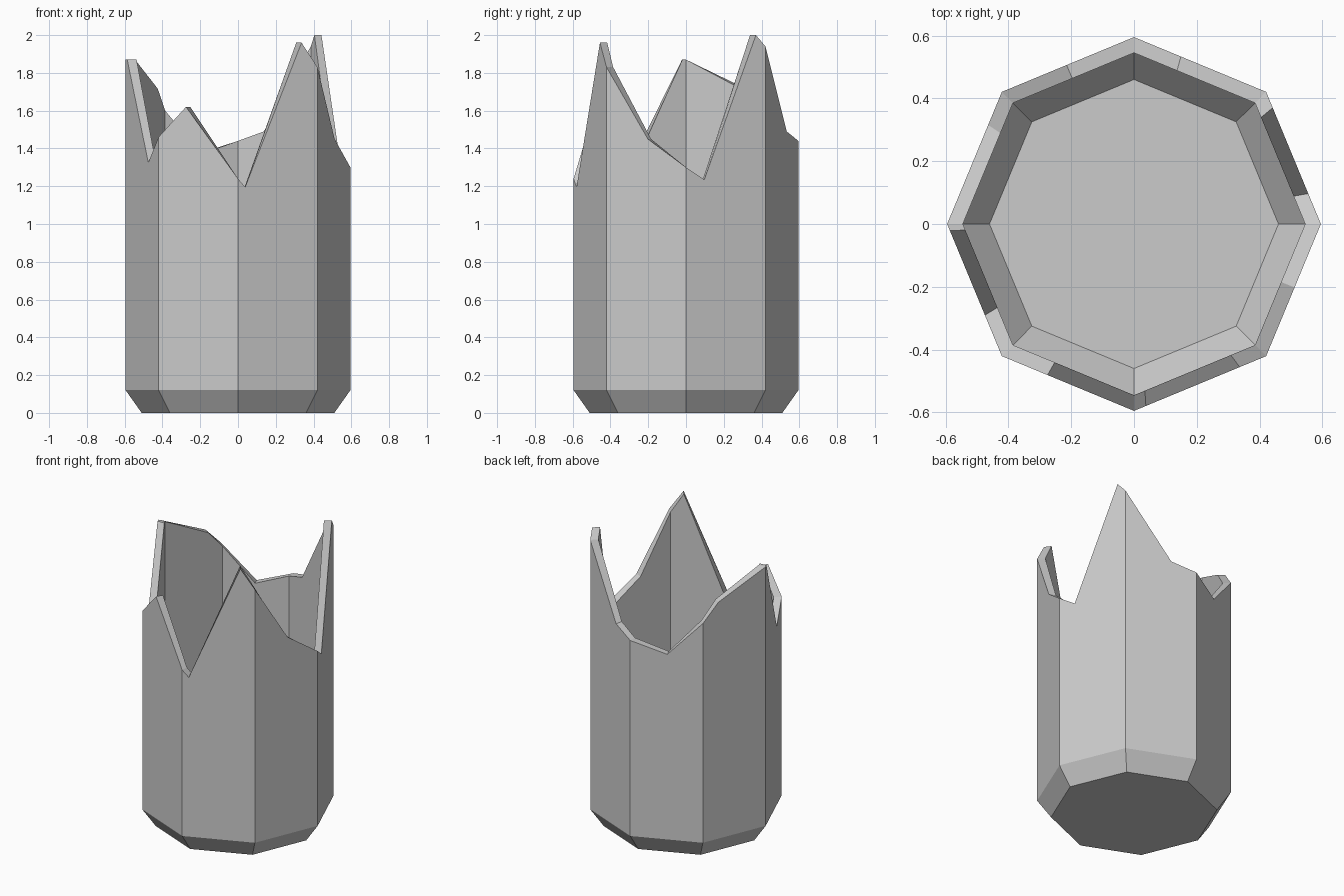
import bpy
import bmesh
import math
from mathutils import Vector

cube = bpy.data.objects.get("Cube")
if cube:
    bpy.data.objects.remove(cube, do_unlink=True)

SIDES = 8
OUTER, BASE, WALL = 0.595, 0.51, 0.05

# Broken rim: position around the octagon in sides (whole = corner), height
RIM = [
    (0, 1.30), (0.23, 1.235), (0.88, 2.0),
    (1, 1.94), (1.645, 1.49),
    (2, 1.44), (2.51, 1.37),
    (3, 1.60), (3.25, 1.717),
    (4, 1.87), (4.05, 1.87), (4.69, 1.325),
    (5, 1.46), (5.345, 1.62),
    (6, 1.24), (6.09, 1.195), (6.80, 1.96),
    (7, 1.83), (7.52, 1.45),
]


def corner(i, radius):
    a = math.tau * i / SIDES
    return Vector((radius * math.cos(a), radius * math.sin(a), 0))


def on_octagon(t, radius, z):
    """Point at t sides along the octagon's outline."""
    i = math.floor(t)
    p = corner(i, radius).lerp(corner(i + 1, radius), t - i)
    p.z = z
    return p


def build_shell(bm, radius, base_radius, z_base, z_wall):
    """Flat bottom, sloped foot and jagged upright panels; returns the rim."""
    base = [bm.verts.new(on_octagon(i, base_radius, z_base)) for i in range(SIDES)]
    foot = [bm.verts.new(on_octagon(i, radius, z_wall)) for i in range(SIDES)]
    rim = [bm.verts.new(on_octagon(t, radius, z)) for t, z in RIM]
    starts = [k for k, (t, z) in enumerate(RIM) if t == int(t)] + [len(RIM)]
    bm.faces.new(base[::-1])
    for i in range(SIDES):
        j = (i + 1) % SIDES
        bm.faces.new((base[i], base[j], foot[j], foot[i]))
        edge = [rim[k % len(rim)] for k in range(starts[i], starts[i + 1] + 1)]
        bm.faces.new([foot[i], foot[j]] + edge[::-1])
    return rim


bm = bmesh.new()
outer_rim = build_shell(bm, OUTER, BASE, 0, 0.12)
inner_rim = build_shell(bm, OUTER - WALL, BASE - WALL, 0.05, 0.15)

# Broken edge joining the outer and inner walls
for k in range(len(RIM)):
    n = (k + 1) % len(RIM)
    bm.faces.new((outer_rim[k], outer_rim[n], inner_rim[n], inner_rim[k]))
bmesh.ops.recalc_face_normals(bm, faces=bm.faces[:])

mesh = bpy.data.meshes.new("broken_jar")
bm.to_mesh(mesh)
bm.free()
jar = bpy.data.objects.new("broken_jar", mesh)
bpy.context.collection.objects.link(jar)

# Plain grey
grey = bpy.data.materials.new("light_grey")
grey.use_nodes = True
color = (0.6, 0.6, 0.6, 1)
grey.diffuse_color = color
grey.node_tree.nodes["Principled BSDF"].inputs["Base Color"].default_value = color
mesh.materials.append(grey)
